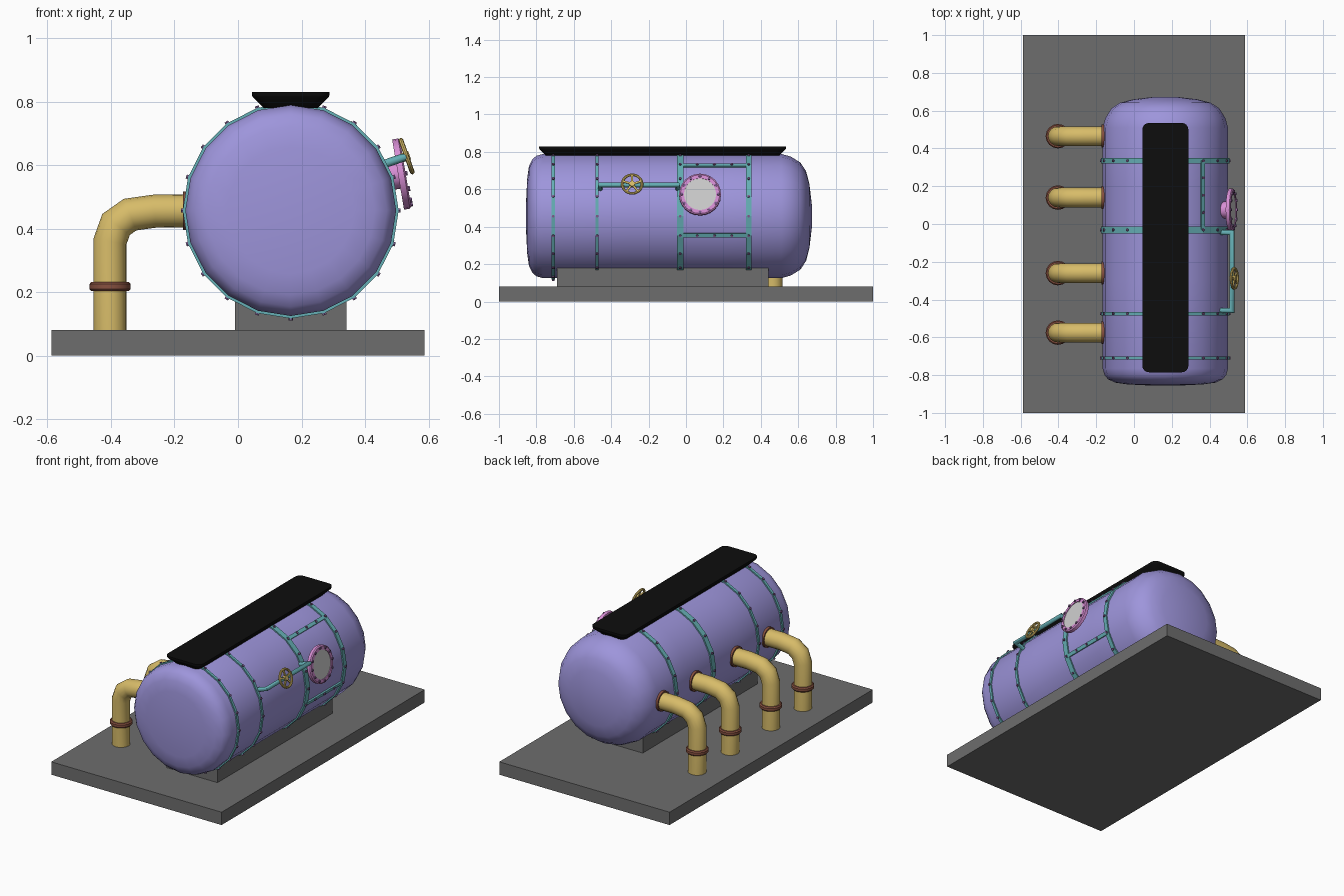
import bpy, bmesh, math
from mathutils import Vector, Matrix

if "Cube" in bpy.data.objects:
    bpy.data.objects.remove(bpy.data.objects["Cube"])

def mat(name, r, g, b):
    m = bpy.data.materials.new(name)
    m.diffuse_color = (r, g, b, 1)
    m.use_nodes = True
    m.node_tree.nodes["Principled BSDF"].inputs["Base Color"].default_value = m.diffuse_color
    return m

LILAC = mat("lilac", 0.34, 0.30, 0.71)
TEAL = mat("teal", 0.13, 0.43, 0.46)
GOLD = mat("gold", 0.68, 0.50, 0.14)
BROWN = mat("red_brown", 0.24, 0.08, 0.05)
PINK = mat("pink", 0.68, 0.27, 0.66)
GREY = mat("grey", 0.155, 0.155, 0.155)
BLACK = mat("black", 0.004, 0.004, 0.004)
GLASS = mat("pale_grey", 0.62, 0.62, 0.62)
MAUVE = mat("mauve", 0.20, 0.10, 0.26)

CX, CZ, R = 0.166, 0.457, 0.332      # tank axis and radius

def finish(name, bm, material, smooth=None):
    bmesh.ops.recalc_face_normals(bm, faces=bm.faces)
    me = bpy.data.meshes.new(name)
    bm.to_mesh(me)
    bm.free()
    me.materials.append(material)
    ob = bpy.data.objects.new(name, me)
    bpy.context.collection.objects.link(ob)
    if smooth:
        bpy.ops.object.select_all(action='DESELECT')
        ob.select_set(True)
        bpy.context.view_layer.objects.active = ob
        bpy.ops.object.shade_smooth_by_angle(angle=math.radians(smooth))
    return ob

def frame(pos, direction):
    q = Vector(direction).to_track_quat('Z', 'Y')
    return Matrix.Translation(pos) @ q.to_matrix().to_4x4()

def skin(bm, rings, closed=False):
    """Bridge rings of points; cap the ends unless the loop is closed."""
    vs = [[bm.verts.new(p) for p in ring] for ring in rings]
    n = len(vs[0])
    for i in range(len(vs) if closed else len(vs) - 1):
        a, b = vs[i], vs[(i + 1) % len(vs)]
        for k in range(n):
            bm.faces.new((a[k], a[(k + 1) % n], b[(k + 1) % n], b[k]))
    if not closed:
        bm.faces.new(vs[0])
        bm.faces.new(vs[-1])

def lathe(bm, profile, m, sides, closed=False):
    skin(bm, [[m @ Vector((r * math.cos(t), r * math.sin(t), h))
               for t in (2 * math.pi * k / sides for k in range(sides))]
              for r, h in profile], closed)

def rod(bm, m, r, h0, h1, sides):
    lathe(bm, [(r, h0), (r, h1)], m, sides)

def box(bm, lo, hi, m=Matrix()):
    (a, b, c), (d, e, f) = lo, hi
    skin(bm, [[m @ Vector(p) for p in ((a, b, z), (d, b, z), (d, e, z), (a, e, z))] for z in (c, f)])

def tube(bm, pts, r, sides):
    """Mitred round tube along a planar path."""
    pts = [Vector(p) for p in pts]
    d = [(q - p).normalized() for p, q in zip(pts, pts[1:])]
    b = d[0].cross(d[-1] if len(d) % 2 == 0 or d[0].dot(d[-1]) > -0.9 else d[1]).normalized()
    rings = []
    for i, p in enumerate(pts):
        u, w = d[max(i - 1, 0)], d[min(i, len(d) - 1)]
        t = (u + w).normalized()
        n = b.cross(t) / max(t.dot(u), 0.3)
        rings.append([p + r * (b * math.cos(a) + n * math.sin(a))
                      for a in (2 * math.pi * k / sides for k in range(sides))])
    skin(bm, rings)

def around(deg, rad, y):
    a = math.radians(deg)
    return Vector((CX + rad * math.cos(a), y, CZ + rad * math.sin(a)))

def outward(deg):
    a = math.radians(deg)
    return Vector((math.cos(a), 0, math.sin(a)))

# Base slab and saddle under the tank
bm = bmesh.new()
box(bm, (-0.587, -1, 0), (0.587, 1, 0.08))
finish("base_slab", bm, GREY)
bm = bmesh.new()
box(bm, (-0.01, -0.69, 0.08), (0.342, 0.44, 0.18))
finish("tank_saddle", bm, GREY)

# Tank body: flatter front end, rounder back end
AXIS = Matrix.Translation((CX, 0, CZ)) @ Matrix.Rotation(-math.pi / 2, 4, 'X')
bm = bmesh.new()
lathe(bm, [(0.06, -0.856), (0.2, -0.849), (0.265, -0.84), (0.303, -0.822), (0.322, -0.80),
           (R, -0.765), (R, -0.3), (R, 0.2), (R, 0.51), (0.318, 0.56), (0.286, 0.612),
           (0.24, 0.642), (0.17, 0.66), (0.06, 0.673)], AXIS, 20)
finish("tank_body", bm, LILAC, 35)

# Bands round the tank with a bolt on every corner
bolts = bmesh.new()
for i, (y, w) in enumerate([(-0.71, 0.017), (-0.475, 0.017), (-0.031, 0.036), (0.335, 0.028)]):
    bm = bmesh.new()
    lathe(bm, [(0.322, y - w / 2), (0.340, y - w / 2), (0.340, y + w / 2), (0.322, y + w / 2)],
          AXIS, 20, True)
    finish(f"tank_band_{i + 1}", bm, TEAL)
    for k in range(20):
        rod(bolts, frame(around(18 * k, 0.335, y), outward(18 * k)), 0.0075, 0, 0.011, 6)

# Straps joining the two back bands
for name, deg in (("upper_strap", 54), ("lower_strap", -18)):
    bm = bmesh.new()
    rot = Matrix.Translation((CX, 0, CZ)) @ Matrix.Rotation(-math.radians(deg), 4, 'Y')
    box(bm, (0.32, -0.03, -0.011), (0.340, 0.335, 0.011), rot)
    finish(name, bm, TEAL)
    for y in (0.06, 0.152, 0.245):
        rod(bolts, frame(around(deg, 0.335, y), outward(deg)), 0.0075, 0, 0.011, 6)
finish("band_bolts", bolts, MAUVE)

# Top plate: rounded rectangle, narrower underneath
bm = bmesh.new()
rings = []
for z, inset in ((0.78, 0.036), (0.815, 0.002), (0.82, 0), (0.83, 0)):
    hx, hy, c = 0.122 - inset, 0.66 - inset, 0.035
    ring = []
    for q, (sx, sy) in enumerate(((1, 1), (-1, 1), (-1, -1), (1, -1))):
        for s in range(5):
            a = math.pi / 2 * (q + s / 4)
            ring.append((CX + sx * (hx - c) + c * math.cos(a),
                         -0.125 + sy * (hy - c) + c * math.sin(a), z))
    rings.append(ring)
skin(bm, rings)
finish("top_plate", bm, BLACK, 30)

# Four elbow pipes with collars
for i, y in enumerate((0.465, 0.14, -0.26, -0.575)):
    bm = bmesh.new()
    tube(bm, [(-0.403, y, 0.07), (-0.403, y, 0.36), (-0.384, y, 0.413), (-0.34, y, 0.444),
              (-0.262, y, 0.455), (-0.13, y, 0.456)], 0.052, 16)
    finish(f"elbow_pipe_{i + 1}", bm, GOLD, 40)
    bm = bmesh.new()
    lathe(bm, [(0.05, 0.203), (0.059, 0.203), (0.065, 0.21), (0.065, 0.225), (0.059, 0.232),
               (0.05, 0.232)], Matrix.Translation((-0.403, y, 0)), 16, True)
    finish(f"pipe_collar_{i + 1}", bm, BROWN, 30)
    bm = bmesh.new()
    lathe(bm, [(0.05, 0), (0.061, 0), (0.061, 0.025), (0.05, 0.025)],
          frame((-0.148, y, 0.456), (-1, 0, 0)), 16, True)
    finish(f"wall_collar_{i + 1}", bm, BROWN, 30)

# Valve pipe: leaves the tank, runs along it and returns
bm = bmesh.new()
tube(bm, [(0.45, -0.458, 0.60), (0.518, -0.458, 0.623), (0.518, -0.045, 0.623),
          (0.45, -0.045, 0.60)], 0.013, 10)
finish("valve_pipe", bm, TEAL, 40)

# Handwheel with five spokes
N = outward(19.5)
W = frame((0.531, -0.288, 0.628), N)
bm = bmesh.new()
lathe(bm, [(0.053 + 0.0075 * math.cos(a), 0.0075 * math.sin(a))
           for a in (math.pi / 4 * k for k in range(8))], W, 20, True)
rod(bm, W, 0.015, -0.015, 0.01, 10)
for k in range(5):
    s = W @ Matrix.Rotation(math.tau * k / 5 + math.pi / 2, 4, 'Z')
    box(bm, (0.008, -0.005, -0.004), (0.052, 0.005, 0.004), s)
finish("handwheel", bm, GOLD, 40)

# Round viewing port: stub, ring, glass and bolts
P = frame((0.515, 0.075, 0.572), outward(9.6))
bm = bmesh.new()
rod(bm, P, 0.045, -0.07, -0.005, 16)
finish("port_stub", bm, PINK, 40)
bm = bmesh.new()
lathe(bm, [(0.086, -0.011), (0.112, -0.011), (0.112, 0.008), (0.105, 0.013), (0.086, 0.013)],
      P, 24, True)
finish("port_ring", bm, PINK, 30)
bm = bmesh.new()
rod(bm, P, 0.09, -0.009, 0.009, 24)
finish("port_glass", bm, GLASS, 30)
bm = bmesh.new()
for k in range(12):
    s = P @ Matrix.Rotation(math.tau * k / 12, 4, 'Z') @ Matrix.Translation((0.098, 0, 0))
    rod(bm, s, 0.008, 0.005, 0.019, 6)
finish("port_bolts", bm, MAUVE)
